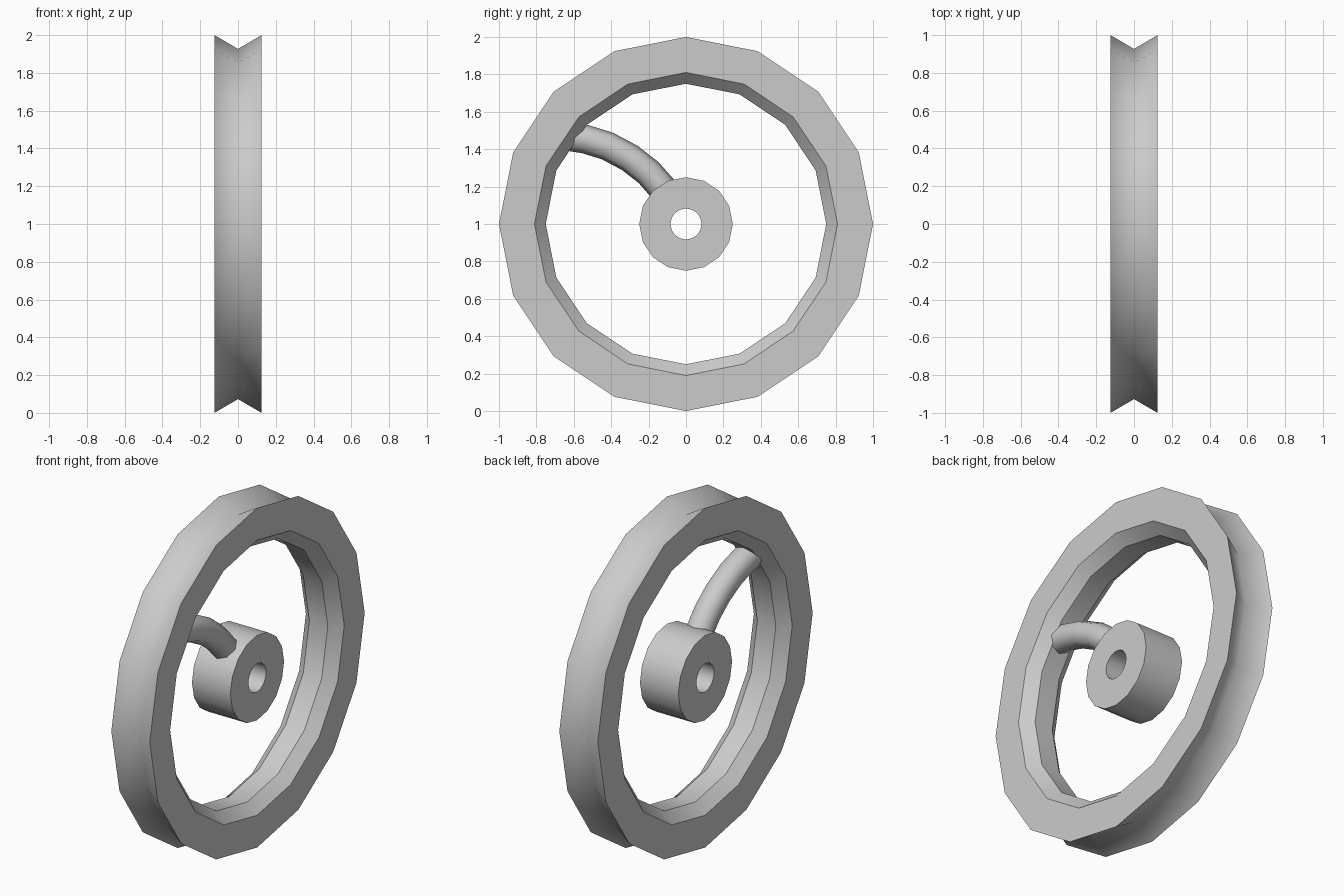
import bpy, bmesh
from math import sin, cos, tau
from mathutils import Vector

if "Cube" in bpy.data.objects:
    bpy.data.objects.remove(bpy.data.objects["Cube"])


def finish(name, bm):
    bmesh.ops.recalc_face_normals(bm, faces=bm.faces)
    mesh = bpy.data.meshes.new(name)
    bm.to_mesh(mesh)
    bm.free()
    obj = bpy.data.objects.new(name, mesh)
    bpy.context.collection.objects.link(obj)
    return obj


def lathe(name, profile, smooth_points=(), sides=16):
    """Spin a closed (x, radius) profile around the axle; profile corners stay sharp."""
    bm = bmesh.new()
    rings = [[bm.verts.new((x, r * sin(tau * i / sides), 1 + r * cos(tau * i / sides)))
              for i in range(sides)] for x, r in profile]
    n = len(rings)
    for k in range(n):
        a, b = rings[k], rings[(k + 1) % n]
        for i in range(sides):
            j = (i + 1) % sides
            bm.faces.new((a[i], a[j], b[j], b[i])).smooth = True
    for k, ring in enumerate(rings):
        if k not in smooth_points:
            for i in range(sides):
                bm.edges.get((ring[i], ring[(i + 1) % sides])).smooth = False
    return finish(name, bm)


def tube(name, path, radius, sides=8):
    """Sweep a round section along a path in the wheel plane."""
    pts = [Vector((0, y, z)) for y, z in path]
    side = Vector((1, 0, 0))
    bm = bmesh.new()
    rings = []
    for k, p in enumerate(pts):
        d = (pts[min(k + 1, len(pts) - 1)] - pts[max(k - 1, 0)]).normalized()
        up = side.cross(d)
        rings.append([bm.verts.new(p + radius * (side * cos(tau * i / sides) + up * sin(tau * i / sides)))
                      for i in range(sides)])
    for a, b in zip(rings, rings[1:]):
        for i in range(sides):
            j = (i + 1) % sides
            bm.faces.new((a[i], a[j], b[j], b[i])).smooth = True
    for ring in (rings[0], rings[-1]):
        bm.faces.new(ring)
        for i in range(sides):
            bm.edges.get((ring[i], ring[(i + 1) % sides])).smooth = False
    return finish(name, bm)


# Rim with a V groove outside and a bevelled inner band
lathe("rim", [(-0.125, 1.0), (0, 0.927), (0.125, 1.0), (0.125, 0.81),
              (0.06, 0.75), (-0.06, 0.75), (-0.125, 0.81)], smooth_points=(1,))

# Hub with an axle bore
lathe("hub", [(-0.125, 0.25), (0.125, 0.25), (0.125, 0.083), (-0.125, 0.083)])

# Single curved spoke, its ends sunk into hub and rim
tube("spoke", [(-0.085, 1.135), (-0.125, 1.19), (-0.2, 1.275), (-0.3, 1.353),
               (-0.42, 1.417), (-0.54, 1.454), (-0.66, 1.473)], 0.077)
